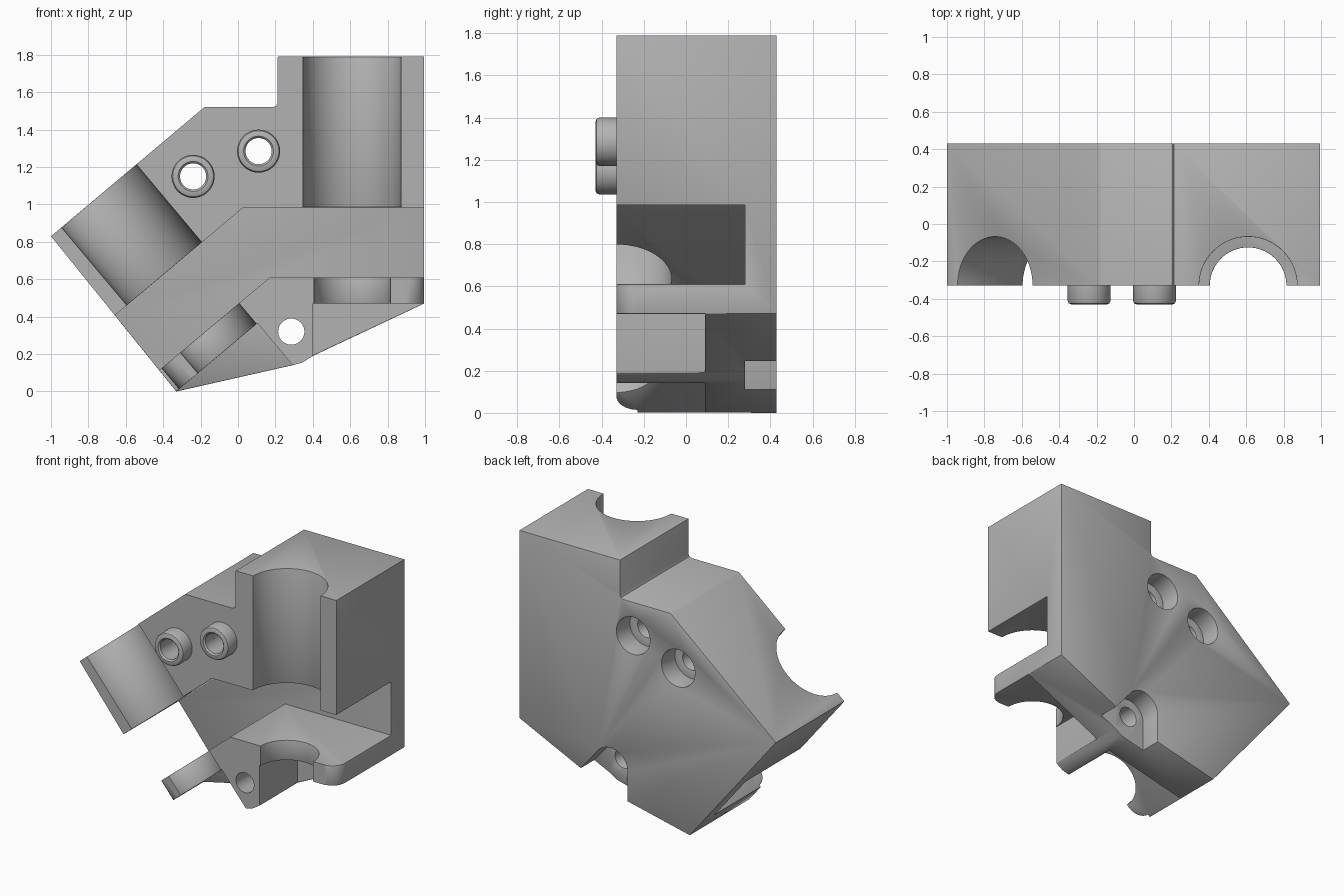
import bpy, bmesh
from math import radians, sin, cos, pi
from mathutils import Matrix, Vector

cube = bpy.data.objects.get("Cube")
if cube:
    bpy.data.objects.remove(cube, do_unlink=True)

FRONT, BACK, WALL, UNDER = -0.33, 0.43, 0.28, 0.09

grey = bpy.data.materials.new("plain grey")
grey.use_nodes = True
grey.diffuse_color = (0.45, 0.45, 0.45, 1)
grey.node_tree.nodes["Principled BSDF"].inputs["Base Color"].default_value = (0.45, 0.45, 0.45, 1)


def add_object(name, bm):
    bmesh.ops.recalc_face_normals(bm, faces=bm.faces)
    mesh = bpy.data.meshes.new(name)
    bm.to_mesh(mesh)
    bm.free()
    mesh.materials.append(grey)
    obj = bpy.data.objects.new(name, mesh)
    bpy.context.collection.objects.link(obj)
    return obj


def prism(name, points, low, high, frame):
    """Extrude a flat outline along the frame's third axis."""
    bm = bmesh.new()
    face = bm.faces.new([bm.verts.new((a, b, low)) for a, b in points])
    moved = bmesh.ops.extrude_face_region(bm, geom=[face])["geom"]
    for v in moved:
        if isinstance(v, bmesh.types.BMVert):
            v.co.z = high
    bm.transform(frame)
    return add_object(name, bm)


def rod(name, radius, low, high, frame, segments=64):
    bm = bmesh.new()
    bmesh.ops.create_cone(bm, cap_ends=True, segments=segments, radius1=radius, radius2=radius,
                          depth=high - low,
                          matrix=frame @ Matrix.Translation((0, 0, (low + high) / 2)))
    return add_object(name, bm)


def make_frame(origin, first, second, third):
    m = Matrix((first, second, third)).transposed().to_4x4()
    m.translation = Vector(origin)
    return m


def depth_frame(x=0, z=0):
    return make_frame((x, 0, z), (1, 0, 0), (0, 0, 1), (0, 1, 0))


# Clamp axes: one upright, one tilted by 40 degrees; first axis points outwards
c, s = cos(radians(40)), sin(radians(40))
upright = make_frame((0.61, 0, 0), (1, 0, 0), (0, 1, 0), (0, 0, 1))
tilted = make_frame((0.243, 0, -0.13), (-c, 0, -s), (0, 1, 0), (-s, 0, c))

# Main block
outline = [(-1, 0.83), (-0.18, 1.52), (0.185, 1.52), (0.205, 1.527), (0.212, 1.547),
           (0.212, 1.79), (0.995, 1.79), (0.995, 0.47), (0.40, 0.19), (0.345, 0.155),
           (0.29, 0.14), (-0.33, 0)]
body = prism("clamp_body", outline, FRONT, BACK, depth_frame())
cutters = []

# Bent slot between the upper block and the lower ledges
cutters.append(prism("slot_cutter", [(1.2, 0.61), (1.2, 0.985), (0.03, 0.985), (-0.804, 0.285),
                                     (-0.564, -0.006), (0.17, 0.61)], -0.6, WALL, depth_frame()))
# Clearance under each ledge, leaving the middle boss
cutters.append(prism("right_clearance", [(0.40, 0.47), (1.2, 0.47), (1.2, -0.2), (0.40, -0.2)],
                     -0.6, UNDER, depth_frame()))
cutters.append(prism("left_clearance", [(0.104, 0.365), (0.297, 0.135), (0.297, -0.3),
                                        (-0.7, -0.3), (-0.33 - 0.077, -0.064)],
                     -0.6, UNDER, depth_frame()))

# Tube grooves and rounded ledge tips
for label, frame, edge in (("right", upright, 0.385), ("left", tilted, 0.335)):
    at_front = frame @ Matrix.Translation((0, FRONT, 0))
    cutters.append(rod(label + "_upper_groove", 0.262, 0.8, 2.2, at_front))
    cutters.append(rod(label + "_lower_groove", 0.205, 0.2, 0.8, at_front))
    r = 0.1
    arc = [(edge - r + r * cos(t * pi / 16), FRONT + r - r * sin(t * pi / 16)) for t in range(9)]
    tip = arc + [(edge - r, FRONT - 0.2), (edge + 0.2, FRONT - 0.2), (edge + 0.2, FRONT + r)]
    cutters.append(prism(label + "_tip_cutter", tip, 0.3, 0.75, frame))

# Screw holes, round counterbores and the open pocket in the back
upper_holes = [(-0.24, 1.15), (0.11, 1.285)]
low_hole = (0.285, 0.32)
for x, z in upper_holes + [low_hole]:
    cutters.append(rod("hole_cutter", 0.07, -0.7, 0.7, depth_frame(x, z), 40))
for x, z in upper_holes:
    cutters.append(rod("counterbore_cutter", 0.13, WALL, 0.7, depth_frame(x, z), 48))
r = 0.13
turn = [radians(40 + 140 * i / 16) for i in range(17)]
pocket = [(r * cos(a), r * sin(a)) for a in turn] + [(-r, -0.5), (r * c + 0.5 * s, r * s - 0.5 * c)]
cutters.append(prism("pocket_cutter", pocket, WALL, 0.7, depth_frame(*low_hole)))

bpy.context.view_layer.objects.active = body
for cutter in cutters:
    cutter.hide_render = True
    mod = body.modifiers.new("cut", "BOOLEAN")
    mod.operation, mod.solver, mod.object = "DIFFERENCE", "EXACT", cutter
    bpy.ops.object.modifier_apply(modifier=mod.name)
for cutter in cutters:
    bpy.data.objects.remove(cutter, do_unlink=True)

# Soften the convex edges, keeping the front mating face crisp
bm = bmesh.new()
bm.from_mesh(body.data)
bmesh.ops.remove_doubles(bm, verts=bm.verts, dist=0.0005)
bmesh.ops.dissolve_limit(bm, angle_limit=radians(1), verts=bm.verts, edges=bm.edges)
soft = [e for e in bm.edges if e.is_manifold and e.calc_face_angle_signed() > radians(30)
        and not all(abs(v.co.y - FRONT) < 0.002 for v in e.verts)]
bmesh.ops.bevel(bm, geom=soft, offset=0.012, offset_type="OFFSET", segments=2, profile=0.5,
                affect="EDGES", clamp_overlap=True)
bm.to_mesh(body.data)
bm.free()

# Collars around the upper screw holes
profile = [(0.07, FRONT + 0.01), (0.07, -0.42), (0.08, -0.43), (0.095, -0.43), (0.109, -0.424),
           (0.115, -0.41), (0.115, FRONT + 0.01)]
for label, (x, z) in zip(("left", "right"), upper_holes):
    bm = bmesh.new()
    steps = 48
    rings = [[bm.verts.new((x + rad * cos(2 * pi * i / steps), y, z + rad * sin(2 * pi * i / steps)))
              for i in range(steps)] for rad, y in profile]
    for a, b in zip(rings, rings[1:] + rings[:1]):
        for i in range(steps):
            j = (i + 1) % steps
            bm.faces.new((a[i], a[j], b[j], b[i]))
    add_object(label + "_screw_collar", bm)

# Smooth rounded surfaces, sharp corners
for obj in bpy.context.scene.objects:
    obj.select_set(obj.type == "MESH")
bpy.ops.object.shade_smooth_by_angle(angle=radians(30))
